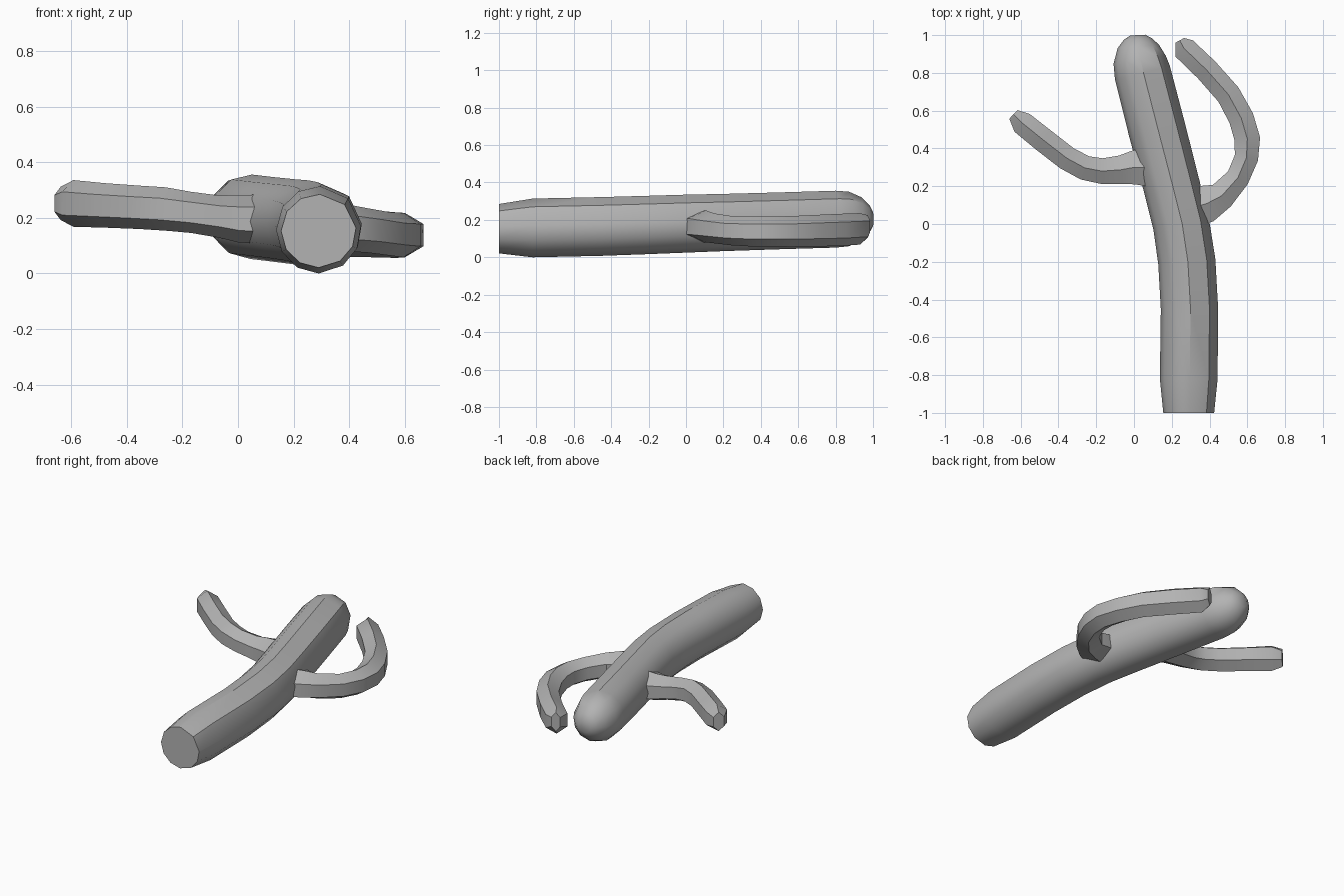
import bpy, bmesh, math
from mathutils import Vector

if "Cube" in bpy.data.objects:
    bpy.data.objects.remove(bpy.data.objects["Cube"], do_unlink=True)

grey = bpy.data.materials.new("plain grey")
grey.use_nodes = True
GREY = (0.45, 0.45, 0.45, 1)
grey.diffuse_color = GREY
grey.node_tree.nodes["Principled BSDF"].inputs["Base Color"].default_value = GREY


def tube(name, rings, angles, widen=1.0):
    """Loft rings (x, y, z, half width, half height) along their path."""
    bm = bmesh.new()
    loops = []
    for i, (x, y, z, w, h) in enumerate(rings):
        a, b = rings[max(i - 1, 0)], rings[min(i + 1, len(rings) - 1)]
        side = Vector((b[1] - a[1], a[0] - b[0], 0)).normalized()
        loops.append([bm.verts.new(Vector((x, y, z))
                                   + side * w * widen * math.cos(math.radians(t))
                                   + Vector((0, 0, h * math.sin(math.radians(t)))))
                      for t in angles])
    n = len(angles)
    for lower, upper in zip(loops, loops[1:]):
        for k in range(n):
            bm.faces.new((lower[k], lower[(k + 1) % n], upper[(k + 1) % n], upper[k]))
    bm.faces.new(loops[0][::-1])
    bm.faces.new(loops[-1])
    bmesh.ops.recalc_face_normals(bm, faces=bm.faces)
    mesh = bpy.data.meshes.new(name)
    bm.to_mesh(mesh)
    bm.free()
    mesh.materials.append(grey)
    obj = bpy.data.objects.new(name, mesh)
    bpy.context.collection.objects.link(obj)
    bpy.ops.object.select_all(action="DESELECT")
    obj.select_set(True)
    bpy.context.view_layer.objects.active = obj
    bpy.ops.object.shade_smooth_by_angle(angle=math.radians(36))


# Leaning trunk: crisp ridges on the upper left, rounder elsewhere
TRUNK_ANGLES = (5, 46, 88, 118, 148, 180, 210, 240, 270, 305, 335)
tube("trunk", [
    (0.290, -1.00, 0.153, 0.135, 0.132),
    (0.290, -0.82, 0.157, 0.153, 0.157),
    (0.294, -0.45, 0.165, 0.152, 0.157),
    (0.280, -0.20, 0.173, 0.152, 0.156),
    (0.250, 0.00, 0.180, 0.150, 0.155),
    (0.200, 0.20, 0.186, 0.150, 0.153),
    (0.122, 0.50, 0.195, 0.152, 0.152),
    (0.045, 0.80, 0.204, 0.150, 0.152),
    (0.030, 0.87, 0.205, 0.140, 0.146),
    (0.023, 0.94, 0.205, 0.110, 0.115),
    (0.021, 0.98, 0.205, 0.074, 0.075),
    (0.020, 1.00, 0.205, 0.040, 0.038),
], TRUNK_ANGLES)

# Six-sided arms with an upright outer face and a ridge on top
HEX = range(-30, 330, 60)
tube("left_arm", [
    (0.280, 0.080, 0.165, 0.110, 0.085),
    (0.385, 0.108, 0.165, 0.100, 0.085),
    (0.465, 0.150, 0.155, 0.074, 0.080),
    (0.550, 0.245, 0.142, 0.062, 0.078),
    (0.595, 0.350, 0.138, 0.063, 0.080),
    (0.600, 0.450, 0.138, 0.068, 0.080),
    (0.568, 0.560, 0.138, 0.067, 0.082),
    (0.500, 0.685, 0.142, 0.065, 0.084),
    (0.385, 0.815, 0.146, 0.064, 0.086),
    (0.265, 0.930, 0.152, 0.063, 0.084),
    (0.242, 0.972, 0.165, 0.026, 0.060),
], HEX, 1.155)

tube("right_arm", [
    (0.120, 0.300, 0.195, 0.110, 0.090),
    (0.000, 0.300, 0.197, 0.090, 0.085),
    (-0.070, 0.287, 0.205, 0.076, 0.076),
    (-0.170, 0.280, 0.220, 0.068, 0.074),
    (-0.260, 0.297, 0.232, 0.065, 0.078),
    (-0.355, 0.348, 0.238, 0.064, 0.078),
    (-0.480, 0.445, 0.245, 0.064, 0.080),
    (-0.592, 0.535, 0.252, 0.062, 0.084),
    (-0.638, 0.580, 0.252, 0.032, 0.060),
], HEX, 1.155)
